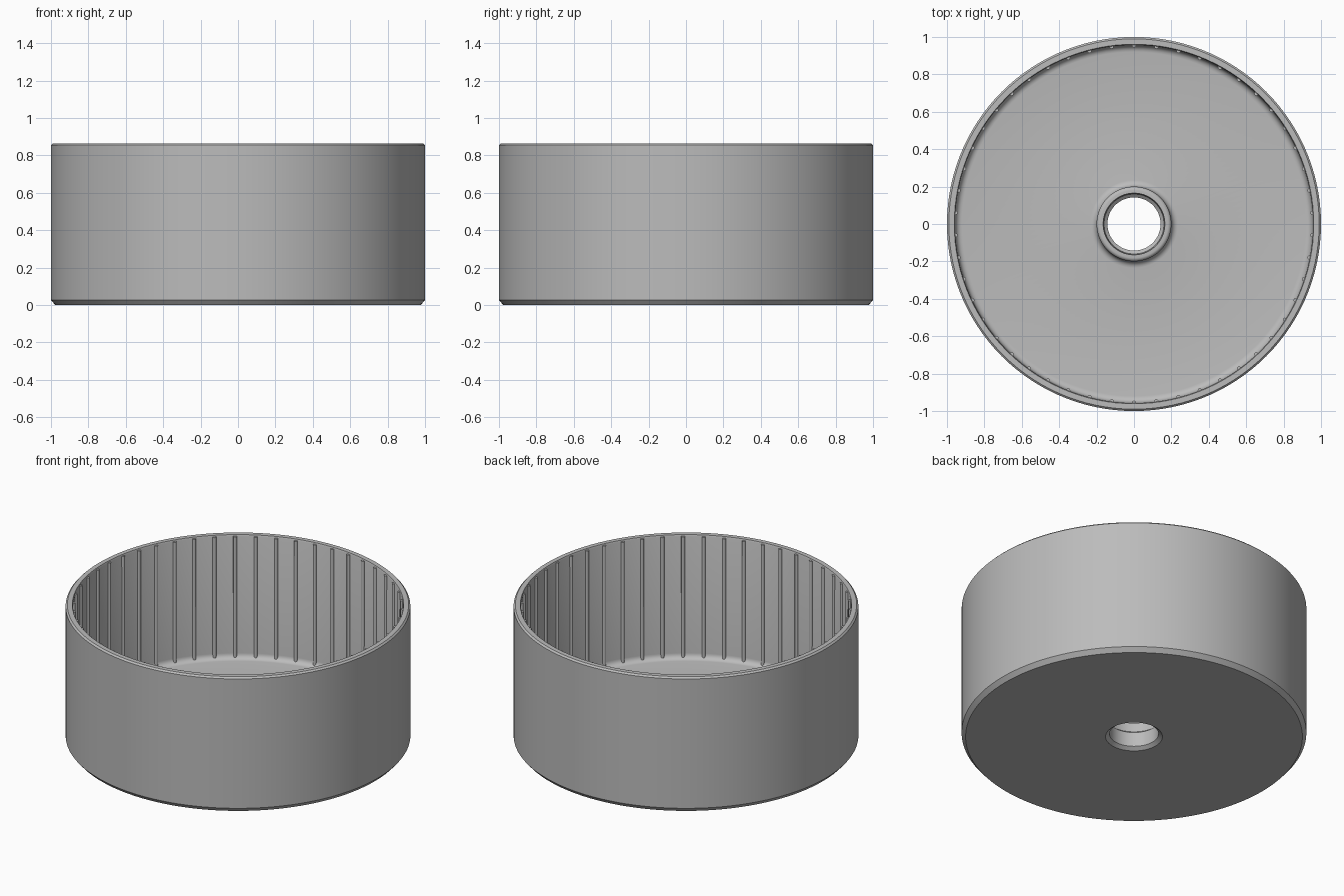
import bpy, bmesh, math
from mathutils import Matrix, Vector

cube = bpy.data.objects.get("Cube")
if cube:
    bpy.data.objects.remove(cube, do_unlink=True)

grey = bpy.data.materials.new("plain grey")
grey.use_nodes = True
colour = (0.5, 0.5, 0.5, 1)
grey.diffuse_color = colour
grey.node_tree.nodes["Principled BSDF"].inputs["Base Color"].default_value = colour

HEIGHT = 0.865
FLOOR = 0.075
WALL_R = 0.955
RIBS = 50


def finish(bm, name):
    bmesh.ops.recalc_face_normals(bm, faces=bm.faces)
    mesh = bpy.data.meshes.new(name)
    bm.to_mesh(mesh)
    bm.free()
    mesh.materials.append(grey)
    obj = bpy.data.objects.new(name, mesh)
    bpy.context.collection.objects.link(obj)
    bpy.ops.object.select_all(action="DESELECT")
    obj.select_set(True)
    bpy.context.view_layer.objects.active = obj
    bpy.ops.object.shade_smooth_by_angle(angle=math.radians(32))
    return obj


def arc(cx, cz, r, start, end, steps=5):
    """Points of a rounded corner in the profile, angles in degrees."""
    angles = [math.radians(start + (end - start) * i / steps) for i in range(steps + 1)]
    return [(cx + r * math.cos(a), cz + r * math.sin(a)) for a in angles]


def lathe(name, profile, segments):
    """Closed (radius, height) profile turned about the z axis."""
    bm = bmesh.new()
    rings = []
    for i in range(segments):
        a = math.tau * i / segments
        rings.append([bm.verts.new((r * math.cos(a), r * math.sin(a), z)) for r, z in profile])
    n = len(profile)
    for i, ring in enumerate(rings):
        nxt = rings[(i + 1) % segments]
        for j in range(n):
            k = (j + 1) % n
            bm.faces.new((ring[j], nxt[j], nxt[k], ring[k]))
    return finish(bm, name)


# Drum: chamfered foot, wall, rim, filleted floor, hub and stepped bore
profile = [(0.165, 0), (0.977, 0), (1, 0.027), (1, HEIGHT - 0.01), (0.99, HEIGHT),
           (WALL_R + 0.006, HEIGHT), (WALL_R + 0.002, HEIGHT - 0.01)]
profile += arc(WALL_R - 0.035, FLOOR + 0.035, 0.035, 0, -90)
profile += arc(0.235, FLOOR + 0.035, 0.035, -90, -180)
profile += arc(0.18, 0.165, 0.02, 0, 90)
profile += [(0.165, 0.185), (0.16, 0.125), (0.142, 0.11), (0.142, 0.018)]
lathe("drum_body", profile, 120)

# Grip ribs: slim round-ended rods half sunk in the inner wall
bm = bmesh.new()
bottom, top, radius = FLOOR + 0.012, HEIGHT - 0.008, 0.011
for i in range(RIBS):
    a = math.pi / 2 + math.tau * i / RIBS
    centre = Vector((WALL_R * math.cos(a), WALL_R * math.sin(a), (bottom + top) / 2))
    bmesh.ops.create_cone(bm, cap_ends=True, segments=12, radius1=radius, radius2=radius,
                          depth=top - bottom, matrix=Matrix.Translation(centre))
    centre.z = bottom
    bmesh.ops.create_uvsphere(bm, u_segments=12, v_segments=6, radius=radius,
                              matrix=Matrix.Translation(centre))
finish(bm, "inner_ribs")
